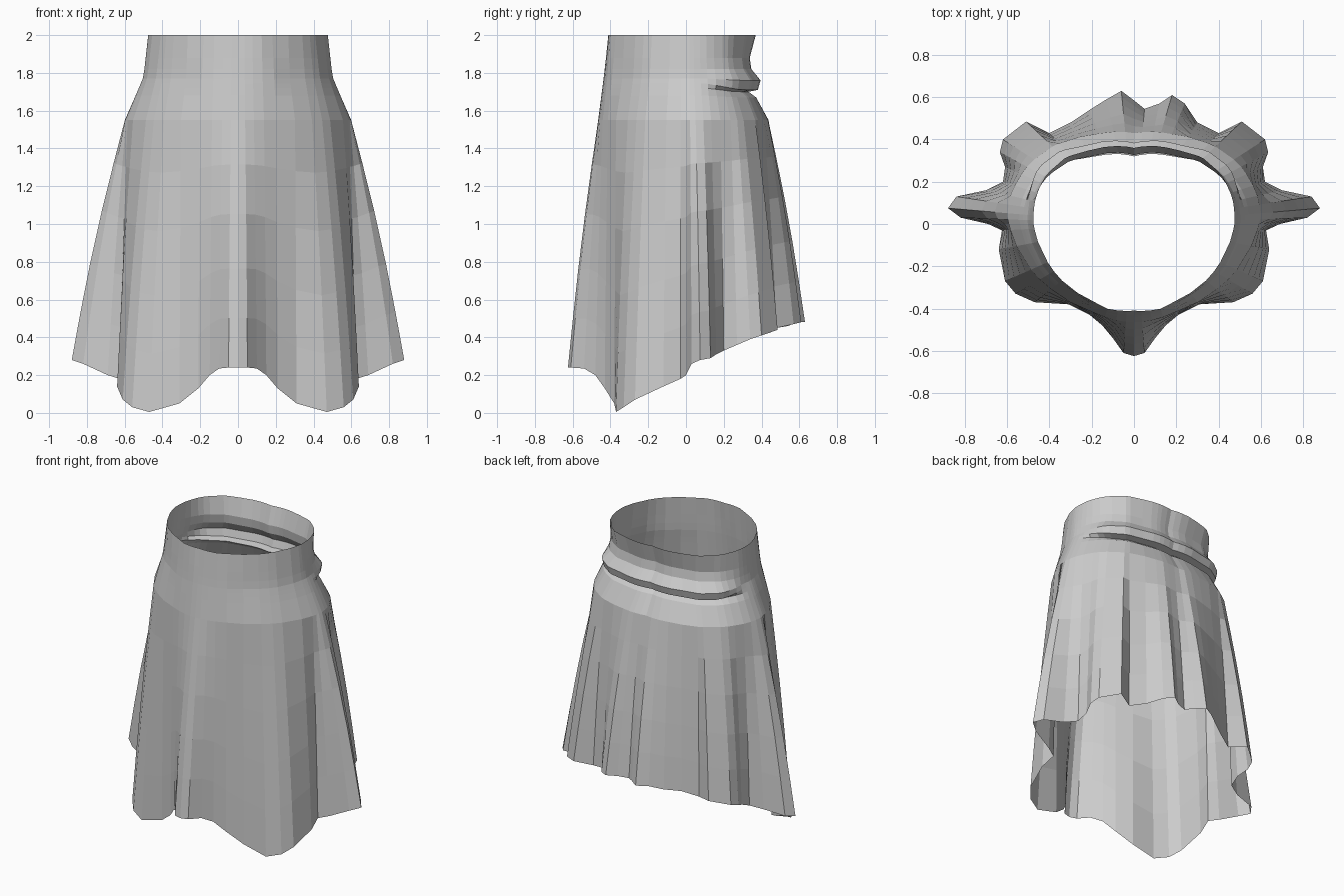
import bpy, bmesh
from math import atan2, hypot, sin, pi

if "Cube" in bpy.data.objects:
    bpy.data.objects.remove(bpy.data.objects["Cube"])

# Half outlines (front centre to back centre) of the upper cross-sections
RINGS = [
    (2.00, [(0, -.41), (.13, -.40), (.20, -.36), (.42, -.16), (.475, 0), (.47, .1),
            (.43, .21), (.33, .31), (.2, .35), (0, .36)]),
    (1.78, [(0, -.435), (.15, -.41), (.28, -.33), (.44, -.18), (.50, .02), (.48, .14),
            (.43, .23), (.34, .30), (.2, .33), (0, .335)]),
    (1.55, [(0, -.465), (.2, -.415), (.36, -.33), (.52, -.17), (.60, .04), (.58, .15),
            (.50, .28), (.38, .37), (.2, .42), (0, .43)]),
]

# Pleated hem: shared side half, then the uneven back pleats
HEM_SIDE = [(.05, -.61, .24), (.10, -.54, .235), (.15, -.48, .20), (.21, -.43, .13),
            (.31, -.38, .05), (.47, -.37, .005), (.56, -.33, .03), (.61, -.27, .07),
            (.64, -.12, .14), (.625, -.03, .18), (.69, 0, .2), (.82, .03, .26),
            (.88, .075, .28), (.84, .13, .29), (.70, .16, .31), (.62, .20, .33),
            (.61, .27, .36), (.635, .34, .39), (.62, .40, .41), (.51, .485, .44),
            (.40, .43, .42), (.30, .48, .45)]
HEM_BACK = [(.24, .57, .47), (.18, .61, .48), (.12, .57, .475), (.05, .545, .47),
            (0, .585, .48), (-.06, .63, .48), (-.13, .59, .48), (-.21, .54, .46)]
HEM = ([(0, -.625, .24)] + HEM_SIDE + HEM_BACK
       + [(-x, y, z) for x, y, z in reversed(HEM_SIDE)])


def radius(outline, angle):
    """Radius of a mirrored half outline at an angle from the front."""
    pts = [(atan2(x, -y), hypot(x, y)) for x, y in outline]
    for (a0, r0), (a1, r1) in zip(pts, pts[1:]):
        if angle <= a1 + 1e-6:
            return r0 + (r1 - r0) * (angle - a0) / (a1 - a0)
    return pts[-1][1]


def upper_point(hx, hy, z):
    """Point on the smooth waist and hip part, in the direction of a hem point."""
    a = abs(atan2(hx, -hy))
    (z0, o0), (z1, o1) = RINGS[:2] if z >= 1.78 else RINGS[1:]
    f = (z0 - z) / (z0 - z1)
    r = radius(o0, a) * (1 - f) + radius(o1, a) * f
    d = hypot(hx, hy)
    return [hx / d * r, hy / d * r, z]


# Waist levels with the radial push and drop of the bunched roll at the back
LEVELS = [(2.0, 0, 0), (1.88, -.02, 0), (1.82, -.005, 0), (1.77, .045, -.01),
          (1.745, .02, -.035), (1.72, -.04, -.02), (1.68, -.015, -.01), (1.55, 0, 0)]
rows = []
for z, push, drop in LEVELS:
    row = []
    for hx, hy, _ in HEM:
        x, y, pz = upper_point(hx, hy, z)
        w = min(1, max(0, (y - .10) / .18))
        k = 1 + w * push / hypot(x, y)
        row.append((x * k, y * k, pz + w * drop))
    rows.append(row)

# Pleats open steadily from the hips to the hem
for t in (.18, .38, .6, .8, 1):
    row = []
    for hx, hy, hz in HEM:
        x, y, z = upper_point(hx, hy, 1.55)
        s = t + .06 * sin(pi * t)
        row.append((x + (hx - x) * s, y + (hy - y) * s, z + (hz - z) * t))
    rows.append(row)

# Skirt surface, open at the waist and hem
bm = bmesh.new()
grid = [[bm.verts.new(p) for p in row] for row in rows]
n = len(HEM)
for upper, lower in zip(grid, grid[1:]):
    for i in range(n):
        j = (i + 1) % n
        bm.faces.new((upper[i], lower[i], lower[j], upper[j]))
bm.normal_update()
mesh = bpy.data.meshes.new("skirt")
bm.to_mesh(mesh)
bm.free()
skirt = bpy.data.objects.new("skirt", mesh)
bpy.context.collection.objects.link(skirt)
